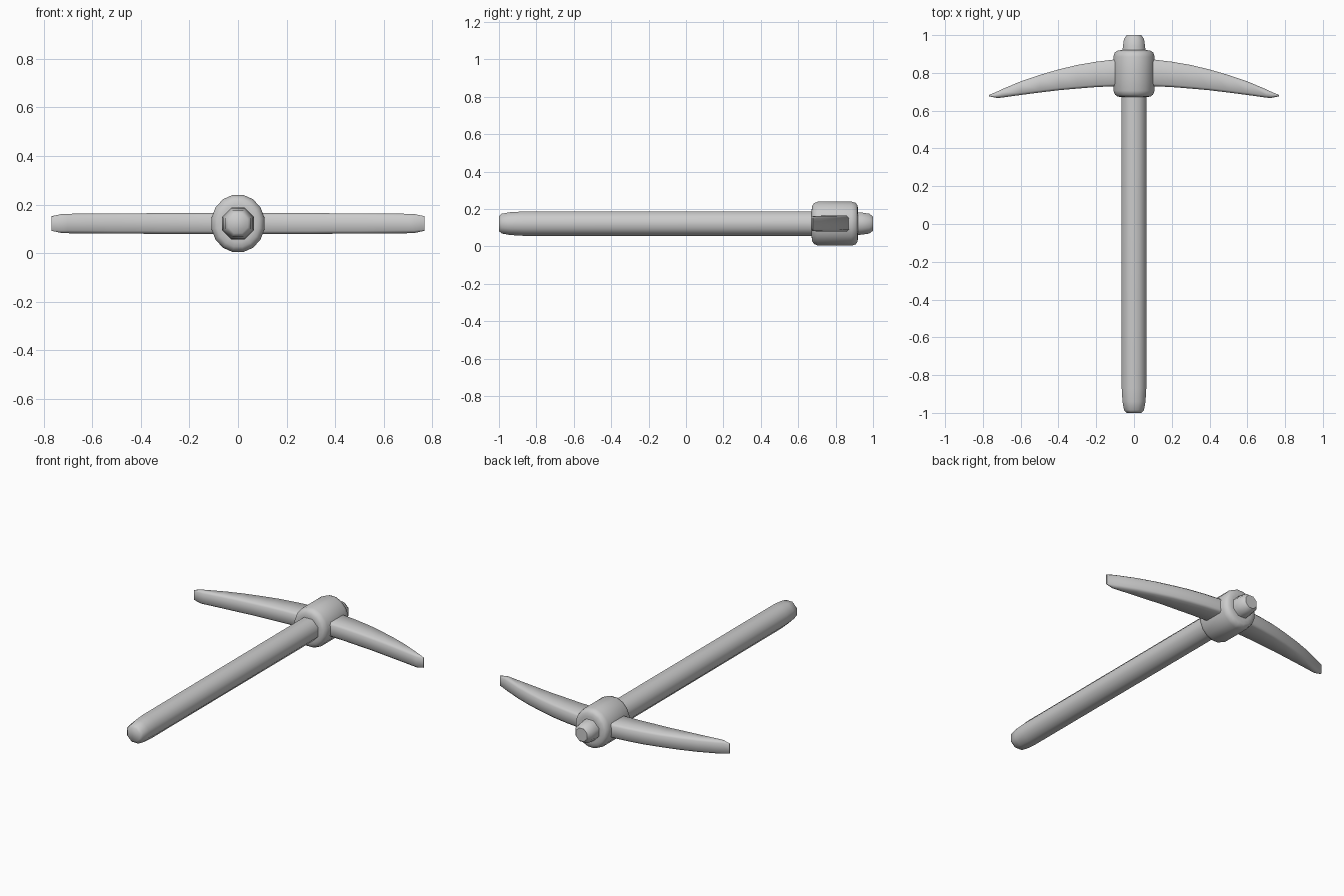
import bpy, bmesh, math

if "Cube" in bpy.data.objects:
    bpy.data.objects.remove(bpy.data.objects["Cube"])

ZC = 0.122  # height of the tool's centre line


def loft(name, rings, angle):
    """Skin a list of equal-length closed rings and cap both ends."""
    bm = bmesh.new()
    loops = [[bm.verts.new(p) for p in ring] for ring in rings]
    n = len(loops[0])
    for a, b in zip(loops, loops[1:]):
        for i in range(n):
            j = (i + 1) % n
            bm.faces.new((a[i], a[j], b[j], b[i]))
    bm.faces.new(loops[0])
    bm.faces.new(loops[-1])
    bmesh.ops.recalc_face_normals(bm, faces=bm.faces)
    mesh = bpy.data.meshes.new(name)
    bm.to_mesh(mesh)
    bm.free()
    ob = bpy.data.objects.new(name, mesh)
    bpy.context.collection.objects.link(ob)
    bpy.ops.object.select_all(action='DESELECT')
    ob.select_set(True)
    bpy.context.view_layer.objects.active = ob
    bpy.ops.object.shade_smooth_by_angle(angle=math.radians(angle))
    return ob


def round_ring(y, rx, rz, n):
    """Ring round the y axis; rx, rz are measured to the flats."""
    k = 1 / math.cos(math.pi / n)
    angles = [2 * math.pi * (i + 0.5) / n for i in range(n)]
    return [(rx * k * math.cos(a), y, ZC + rz * k * math.sin(a)) for a in angles]


def blade_ring(x, lo, hi, hz):
    """Rectangle with clipped corners across the blade."""
    c = min(0.012, (hi - lo) * 0.3)
    yz = [(lo + c, -hz), (hi - c, -hz), (hi, -hz + c), (hi, hz - c),
          (hi - c, hz), (lo + c, hz), (lo, hz - c), (lo, -hz + c)]
    return [(x, y, ZC + z) for y, z in yz]


# Handle: long eight-sided shaft with rounded ends
shaft = [(-1.0, 0.040), (-0.985, 0.053), (-0.94, 0.061), (-0.87, 0.065),
         (0.70, 0.066), (0.90, 0.062), (0.94, 0.059), (0.98, 0.053), (1.0, 0.038)]
loft("handle", [round_ring(y, r, r, 8) for y, r in shaft], 50)

# Collar: rounded socket that holds the head
socket = [(0.672, 0.070), (0.675, 0.088), (0.685, 0.101), (0.705, 0.109),
          (0.885, 0.109), (0.907, 0.103), (0.917, 0.090), (0.92, 0.070)]
loft("collar", [round_ring(y, r, r * 1.08, 16) for y, r in socket], 50)

# Head: one curved blade running through the collar, tapering to both tips
half = [(0.0, 0.732, 0.876, 0.043), (0.11, 0.729, 0.870, 0.043),
        (0.20, 0.725, 0.859, 0.043), (0.30, 0.717, 0.842, 0.043),
        (0.40, 0.708, 0.818, 0.042), (0.50, 0.696, 0.789, 0.042),
        (0.60, 0.683, 0.755, 0.041), (0.70, 0.669, 0.713, 0.040),
        (0.725, 0.667, 0.701, 0.039), (0.768, 0.676, 0.683, 0.030)]
left = [(-x, lo, hi, hz) for x, lo, hi, hz in reversed(half[1:])]
loft("head_blade", [blade_ring(*s) for s in left + half], 50)
